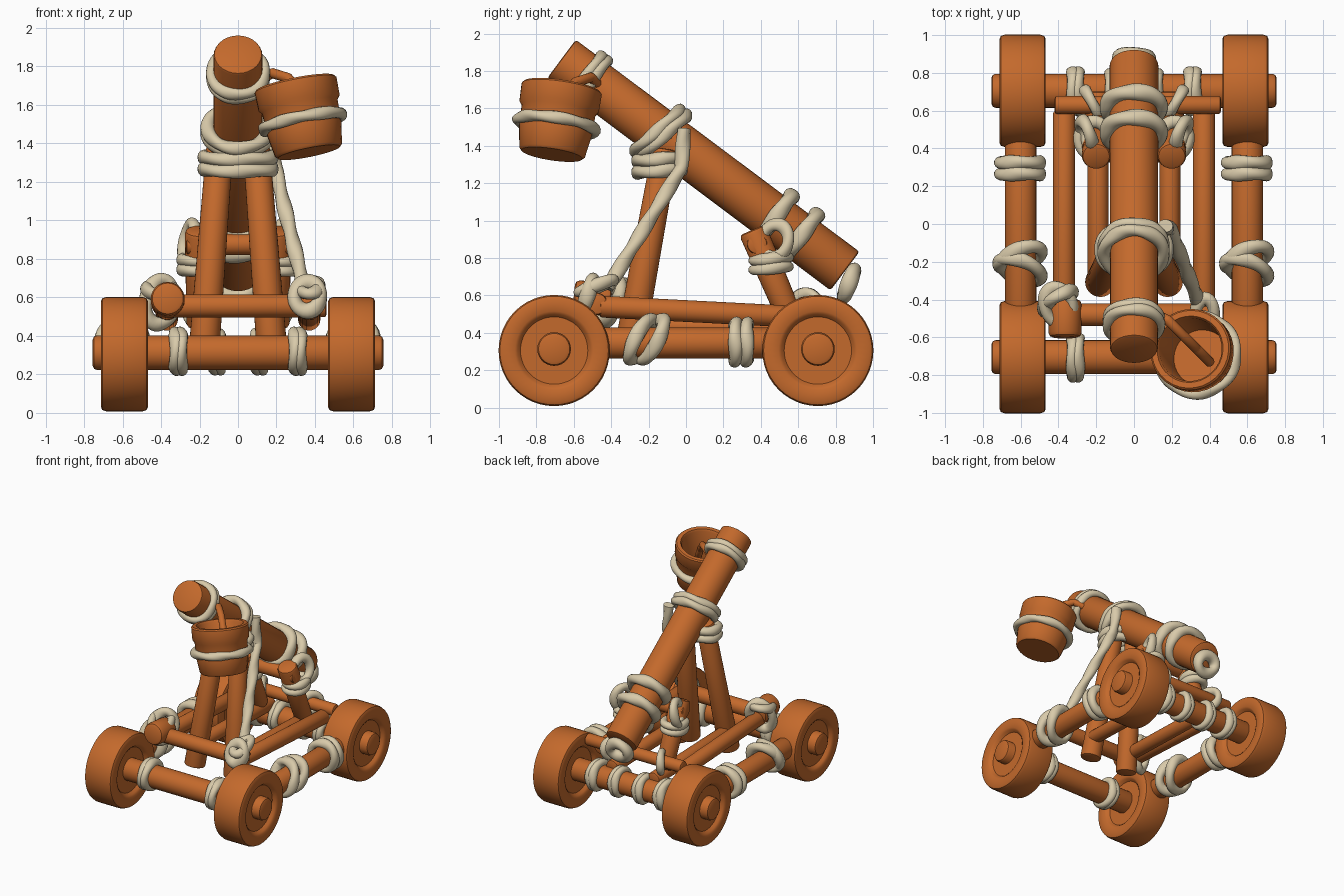
import bpy, bmesh, math
from mathutils import Vector as V

if "Cube" in bpy.data.objects:
    bpy.data.objects.remove(bpy.data.objects["Cube"])


def material(name, rgb):
    m = bpy.data.materials.new(name)
    m.diffuse_color = (*rgb, 1)
    m.use_nodes = True
    m.node_tree.nodes["Principled BSDF"].inputs["Base Color"].default_value = m.diffuse_color
    return m


WOOD = material("warm_wood", (0.55, 0.142, 0.025))
ROPE = material("pale_rope", (0.69, 0.59, 0.40))


def add_mesh(name, verts, faces, mat):
    me = bpy.data.meshes.new(name)
    me.from_pydata(verts, [], faces)
    bm = bmesh.new()
    bm.from_mesh(me)
    bmesh.ops.recalc_face_normals(bm, faces=bm.faces)
    bm.to_mesh(me)
    bm.free()
    me.materials.append(mat)
    ob = bpy.data.objects.new(name, me)
    bpy.context.collection.objects.link(ob)
    return ob


def revolve(name, profile, origin, axis, n=28):
    """Turn a (radius, height) profile round an axis."""
    q = V(axis).to_track_quat('Z', 'Y')
    verts, faces, rows = [], [], []
    for r, h in profile:
        count = n if r > 0 else 1
        rows.append((len(verts), count))
        for k in range(count):
            a = 2 * math.pi * k / n
            verts.append(V(origin) + q @ V((r * math.cos(a), r * math.sin(a), h)))
    for (s0, c0), (s1, c1) in zip(rows, rows[1:]):
        for k in range(n):
            j = (k + 1) % n
            quad = [s0 + k % c0, s0 + j % c0, s1 + j % c1, s1 + k % c1]
            faces.append(list(dict.fromkeys(quad)))
    return add_mesh(name, verts, faces, WOOD)


def log(name, a, b, r, r2=None, e=0.014):
    """Round beam from a to b with softened ends."""
    a, b = V(a), V(b)
    r2 = r2 or r
    h = (b - a).length
    return revolve(name, [(0, 0), (r - e, 0), (r - 0.3 * e, 0.3 * e), (r, e), (r2, h - e),
                          (r2 - 0.3 * e, h - 0.3 * e), (r2 - e, h), (0, h)], a, b - a)


def rope(name, path, up, closed, length, w=0.03):
    """Tube with a soft two-lobed twist following path(t), t in 0..1."""
    n = max(28, int(length / 0.016))
    twists = max(2, round(length / 0.22))
    sides = 14
    m = n if closed else n + 1
    verts, faces = [], []
    for i in range(m):
        t = i / n
        tan = (path(t + 0.002) - path(t - 0.002)).normalized()
        b = tan.cross(V(up)).normalized()
        a = b.cross(tan)
        for k in range(sides):
            g = 2 * math.pi * k / sides
            r = w * (1 + 0.1 * math.cos(2 * g - 2 * math.pi * twists * t))
            verts.append(path(t) + r * (math.cos(g) * a + math.sin(g) * b))
    for i in range(m if closed else m - 1):
        for k in range(sides):
            j, i2 = (k + 1) % sides, (i + 1) % m
            faces.append([i * sides + k, i2 * sides + k, i2 * sides + j, i * sides + j])
    if not closed:
        faces += [list(range(sides)), list(range((m - 1) * sides, m * sides))]
    return add_mesh(name, verts, faces, ROPE)


def loop(name, c, u, v, w=0.03):
    """Closed elliptical loop of rope spanned by half-axes u and v."""
    c, u, v = V(c), V(u), V(v)

    def path(t):
        return c + u * math.cos(2 * math.pi * t) + v * math.sin(2 * math.pi * t)
    return rope(name, path, u.cross(v).normalized(), True, math.pi * (u.length + v.length), w)


def wrap(name, c, axis, u, v, gap=0.024, w=0.03):
    """Two loops side by side."""
    for s in (-1, 1):
        loop(name, V(c) + V(axis).normalized() * gap * s, u, v, w)


# Wheels, with sunken discs on both sides, and axles
half = [(0.297, 0.095), (0.29, 0.115), (0.275, 0.122), (0.21, 0.122), (0.195, 0.112),
        (0.18, 0.092), (0, 0.092)]
wheel_profile = [(r, -h) for r, h in reversed(half)] + half
for y in (-0.705, 0.705):
    end = "front" if y < 0 else "rear"
    log(end + "_axle", (-0.755, y, 0.313), (0.755, y, 0.313), 0.09, e=0.022)
    for s in (-1, 1):
        revolve(end + "_wheel", wheel_profile, (s * 0.59, y, 0.305), (1, 0, 0), 48)
        wrap("axle_lashing", (s * 0.31, y, 0.32), (1, 0, 0), (0, 0.1, 0), (0, 0, 0.095),
             0.014, 0.033)
for s in (-1, 1):
    wrap("rear_axle_lashing", (s * 0.11, 0.705, 0.318), (1, 0, 0), (0, 0.093, 0), (0, 0, 0.093),
         0.014, 0.031)

# Frame beams and upright posts
for s in (-1, 1):
    log("side_rail", (s * 0.6, -0.5, 0.345), (s * 0.6, 0.5, 0.345), 0.083)
    log("upper_rail", (s * 0.37, -0.46, 0.54), (s * 0.37, 0.6, 0.485), 0.058)
    log("inner_rail", (s * 0.19, -0.3, 0.44), (s * 0.19, 0.7, 0.41), 0.055)
    log("tower_leg", (s * 0.18, -0.31, 0.28), (s * 0.095, -0.11, 1.38), 0.08, 0.07)
    log("rear_post", (s * 0.2, 0.57, 0.45), (s * 0.2, 0.355, 0.95), 0.068, 0.076, 0.02)
log("front_crossbeam", (-0.42, -0.48, 0.555), (0.42, -0.48, 0.555), 0.06)
log("front_corner_stub", (-0.365, -0.6, 0.595), (-0.365, -0.4, 0.575), 0.088, e=0.025)
log("rear_crossbeam", (-0.42, 0.63, 0.545), (0.46, 0.63, 0.545), 0.048)
log("arm_rest", (-0.27, 0.38, 0.875), (0.27, 0.38, 0.875), 0.055)

# Throwing arm
top, low = V((0, -0.665, 1.865)), V((0, 0.85, 0.73))
log("throwing_arm", top, low, 0.127, 0.129)
arm_dir = (low - top).normalized()
arm_up = V((0, -arm_dir.z, arm_dir.y))


def on_arm(y):
    return top + (low - top) * ((y - top.y) / (low.y - top.y))


# Lashings on the arm
wrap("arm_top_lashing", on_arm(-0.52), arm_dir, (0.138, 0, 0), arm_up * 0.14, 0.018, 0.031)
wrap("arm_pivot_lashing", on_arm(-0.135), arm_dir, (0.158, 0, 0), (0, 0.12, 0.107), 0.022, 0.034)
for y in (0.475, 0.61):
    loop("arm_low_lashing", on_arm(y) + arm_up * 0.018, (0.143, 0, 0), arm_up * 0.133, 0.042)
loop("arm_end_knot", (0, 0.872, 0.665), (0.08, 0, 0), (0, 0.025, 0.065), 0.042)
for z in (1.267, 1.328):
    loop("tower_lashing", (0, -0.135, z), (0.178, 0, 0), (0, 0.125, 0.01), 0.036)

# Lashings mirrored on both sides of the frame
for s in (-1, 1):
    wrap("rail_rear_lashing", (s * 0.6, 0.295, 0.35), (0, 1, 0), (0.102, 0, 0), (0, 0, 0.1),
         0.03, 0.036)
    for k in (-1, 1):
        loop("rail_front_lashing", (s * 0.6, -0.21 + 0.03 * k, 0.365),
             (0.108, 0.035 * k, 0), (0, 0.05, 0.105), 0.038)
    for k in (0, 1):
        loop("post_lashing", (s * 0.215, 0.455, 0.745 + 0.05 * k),
             (0.078, 0, 0), (0, 0.088, 0.008), 0.031)
    loop("post_cross_lashing", (s * 0.25, 0.475, 0.89), (s * 0.03, 0.06, -0.04), (0, 0.04, 0.08),
         0.034)
    loop("rear_beam_lashing", (s * 0.22, 0.64, 0.54), (s * 0.04, 0.07, 0), (0, 0, 0.07), 0.03)

# Front corner knots
loop("left_corner_knot", (-0.405, -0.405, 0.575), (-0.075, -0.04, 0), (0.01, 0.03, 0.115), 0.036)
loop("left_corner_knot", (-0.4, -0.43, 0.635), (0.07, 0.02, 0), (-0.03, 0.09, 0.03), 0.034)
loop("right_corner_knot", (0.36, -0.525, 0.605), (0.068, 0, 0), (0, 0.025, 0.075), 0.039)
loop("right_corner_knot", (0.375, -0.48, 0.65), (0.05, 0, 0.005), (0, 0.085, 0.03), 0.034)

# Long stay rope from tower top to front corner
a, b, c = V((0.165, -0.01, 1.49)), V((0.19, -0.025, 1.28)), V((0.345, -0.42, 0.64))


def stay(t):
    k = 0.22
    return a.lerp(b, t / k) if t < k else b.lerp(c, (t - k) / (1 - k))


rope("stay_rope", stay, (1, 0, 0), False, 0.98, 0.038)

# Hanging bucket with its rope band and bent hook
axis = V((-0.2, 0.15, 1)).normalized()
centre = V((0.333, -0.69, 1.533))
revolve("bucket", [(0, -0.185), (0.165, -0.185), (0.178, -0.172), (0.196, -0.06), (0.2, 0.06),
                   (0.215, 0.08), (0.217, 0.175), (0.208, 0.185), (0.178, 0.185),
                   (0.168, 0.17), (0.15, -0.13), (0, -0.13)], centre, axis, 32)
side = axis.cross(V((0, 1, 0))).normalized()
loop("bucket_band", centre - axis * 0.022, side * 0.206, axis.cross(side) * 0.206, 0.031)
hook = [V(p) for p in ((0.08, -0.46, 1.72), (0.18, -0.51, 1.765), (0.26, -0.59, 1.74),
                       (0.33, -0.66, 1.66), (0.4, -0.73, 1.55))]
for p, q in zip(hook, hook[1:]):
    ext = (q - p).normalized() * 0.012
    log("bucket_hook", p - ext, q + ext, 0.026, e=0.008)

# Smooth shading with crisp edges
for ob in bpy.context.collection.objects:
    ob.select_set(True)
    bpy.context.view_layer.objects.active = ob
bpy.ops.object.shade_smooth_by_angle(angle=math.radians(40))
